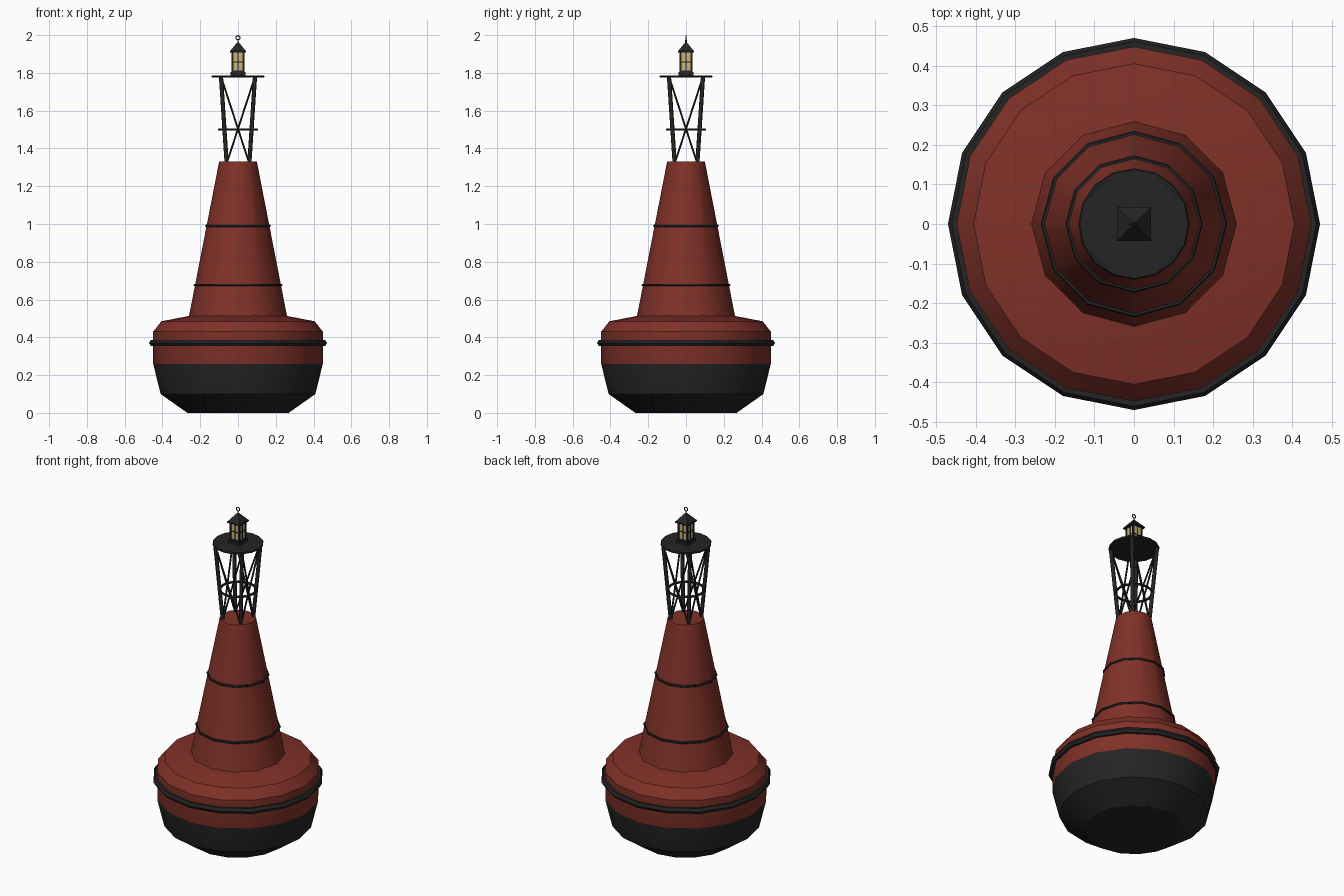
import bpy, bmesh, math
from mathutils import Vector

if "Cube" in bpy.data.objects:
    bpy.data.objects.remove(bpy.data.objects["Cube"])


def material(name, rgb):
    m = bpy.data.materials.new(name)
    m.diffuse_color = (*rgb, 1)
    m.use_nodes = True
    m.node_tree.nodes["Principled BSDF"].inputs["Base Color"].default_value = m.diffuse_color
    return m


RED = material("buoy red", (0.215, 0.031, 0.021))
BLACK = material("tar black", (0.018, 0.018, 0.018))
GLASS = material("lamp glass", (0.62, 0.45, 0.19))


def make(name, bm, mats, smooth=None):
    bmesh.ops.recalc_face_normals(bm, faces=bm.faces)
    me = bpy.data.meshes.new(name)
    bm.to_mesh(me)
    bm.free()
    ob = bpy.data.objects.new(name, me)
    bpy.context.collection.objects.link(ob)
    for m in mats:
        me.materials.append(m)
    if smooth:
        bpy.ops.object.select_all(action='DESELECT')
        ob.select_set(True)
        bpy.context.view_layer.objects.active = ob
        bpy.ops.object.shade_smooth_by_angle(angle=math.radians(smooth))
    return ob


def lathe(name, profile, sides, mats, smooth=35, turn=0.0, closed=False):
    """Spin (radius, z) points round the z axis; caps the ends unless closed."""
    bm = bmesh.new()
    rings = [[bm.verts.new((r * math.cos(turn + math.tau * i / sides),
                            r * math.sin(turn + math.tau * i / sides), z))
              for i in range(sides)] for r, z in profile]
    pairs = list(zip(rings, rings[1:]))
    if closed:
        pairs.append((rings[-1], rings[0]))
    else:
        bm.faces.new(rings[0])
        bm.faces.new(rings[-1])
    for a, b in pairs:
        for i in range(sides):
            j = (i + 1) % sides
            bm.faces.new((a[i], a[j], b[j], b[i]))
    return make(name, bm, mats, smooth)


def hoop(name, radius, z, thick, sides, around=6):
    pts = [(radius + thick * math.cos(math.tau * k / around),
            z + thick * math.sin(math.tau * k / around)) for k in range(around)]
    return lathe(name, pts, sides, [BLACK], 35, closed=True)


def rod(name, a, b, radius, sides=8):
    a, b = Vector(a), Vector(b)
    bm = bmesh.new()
    bmesh.ops.create_cone(bm, cap_ends=True, segments=sides, radius1=radius,
                          radius2=radius, depth=(b - a).length)
    ob = make(name, bm, [BLACK], 50)
    ob.location = (a + b) / 2
    ob.rotation_euler = (b - a).to_track_quat('Z', 'Y').to_euler()
    return ob


def box(name, centre, size, mat):
    bm = bmesh.new()
    bmesh.ops.create_cube(bm, size=1)
    for v in bm.verts:
        v.co = Vector(c * s for c, s in zip(v.co, size)) + Vector(centre)
    return make(name, bm, [mat])


# Float: red above the waterline, black below
hull = lathe("float", [(0.268, 0), (0.41, 0.10), (0.449, 0.26), (0.449, 0.43),
                       (0.406, 0.485), (0.25, 0.515)], 16, [RED, BLACK])
for p in hull.data.polygons:
    p.material_index = 1 if p.center.z < 0.26 else 0
hoop("rubbing_band", 0.452, 0.37, 0.019, 16)

# Conical tower with two hoops
lathe("tower", [(0.26, 0.51), (0.10, 1.33)], 12, [RED])
hoop("lower_hoop", 0.229, 0.677, 0.007, 12)
hoop("upper_hoop", 0.167, 0.99, 0.007, 12)

# Cage: four leaning legs, cross braces on every side and a middle ring
LOW, HIGH = 1.32, 1.78
corners = [(1, 1), (-1, 1), (-1, -1), (1, -1)]
for i, (x, y) in enumerate(corners):
    u, v = corners[(i + 1) % 4]
    rod("cage_leg", (0.06 * x, 0.06 * y, LOW), (0.09 * x, 0.09 * y, HIGH), 0.011)
    rod("cage_brace", (0.06 * x, 0.06 * y, LOW), (0.09 * u, 0.09 * v, HIGH), 0.005, 6)
    rod("cage_brace", (0.06 * u, 0.06 * v, LOW), (0.09 * x, 0.09 * y, HIGH), 0.005, 6)
hoop("cage_ring", 0.10, 1.50, 0.007, 16)

# Platform with a rolled rim
lathe("platform", [(0.133, 1.775), (0.133, 1.787)], 16, [BLACK])
hoop("platform_rim", 0.134, 1.781, 0.007, 16)

# Lantern: base, glass core, posts and glazing bars
box("lantern_base", (0, 0, 1.795), (0.078, 0.078, 0.018), BLACK)
box("lantern_glass", (0, 0, 1.858), (0.058, 0.058, 0.112), GLASS)
for x, y in corners:
    box("lantern_post", (0.029 * x, 0.029 * y, 1.858), (0.010, 0.010, 0.112), BLACK)
box("lantern_sill", (0, 0, 1.807), (0.066, 0.066, 0.010), BLACK)
box("lantern_crossbar", (0, 0, 1.858), (0.062, 0.062, 0.006), BLACK)
box("lantern_bar_front_back", (0, 0, 1.858), (0.006, 0.062, 0.11), BLACK)
box("lantern_bar_sides", (0, 0, 1.858), (0.062, 0.006, 0.11), BLACK)

# Pyramid roof, finial and lifting eye
lathe("lantern_roof", [(0.060, 1.908), (0.060, 1.915), (0.008, 1.96)], 4,
      [BLACK], None, math.pi / 4)
rod("finial", (0, 0, 1.95), (0, 0, 1.974), 0.004, 6)
eye = hoop("lifting_eye", 0.011, 0, 0.003, 12)
eye.rotation_euler.x = math.pi / 2
eye.location.z = 1.986
